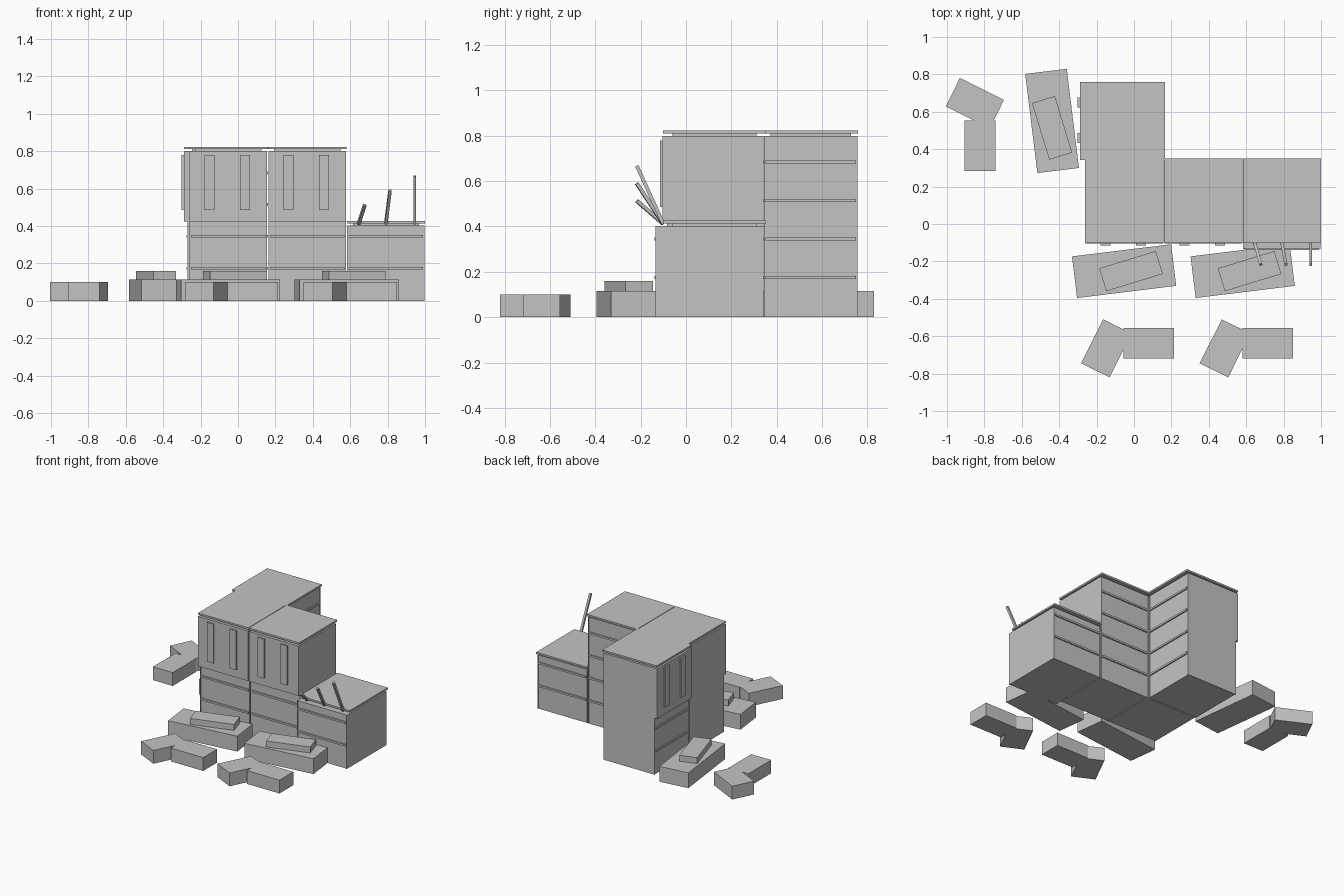
import bpy
import bmesh
from math import radians
from mathutils import Matrix, Vector

cube = bpy.data.objects.get("Cube")
if cube:
    bpy.data.objects.remove(cube, do_unlink=True)

grey = bpy.data.materials.new("plain_grey")
grey.use_nodes = True
grey.diffuse_color = (0.55, 0.55, 0.55, 1)
grey.node_tree.nodes["Principled BSDF"].inputs["Base Color"].default_value = (0.55, 0.55, 0.55, 1)


def finish(name, bm, place):
    bmesh.ops.recalc_face_normals(bm, faces=bm.faces)
    mesh = bpy.data.meshes.new(name)
    bm.to_mesh(mesh)
    bm.free()
    mesh.materials.append(grey)
    obj = bpy.data.objects.new(name, mesh)
    obj.matrix_world = place
    bpy.context.collection.objects.link(obj)
    return obj


def box(name, x, y, z, place):
    """Box between pairs of limits, in the space of the given placement."""
    lo, hi = Vector((x[0], y[0], z[0])), Vector((x[1], y[1], z[1]))
    bm = bmesh.new()
    bmesh.ops.create_cube(bm, size=1)
    bmesh.ops.scale(bm, vec=hi - lo, verts=bm.verts)
    bmesh.ops.translate(bm, vec=(lo + hi) / 2, verts=bm.verts)
    return finish(name, bm, place)


def turned(x, y, degrees):
    return Matrix.Translation((x, y, 0)) @ Matrix.Rotation(radians(degrees), 4, 'Z')


HALF = 0.207
BACK = 0.337


def cabinet(name, place, height, front, shelves):
    # carcass with thin side panels
    box(name + "_carcass", (-HALF + 0.006, HALF - 0.006), (front, BACK), (0, height), place)
    for side, s in (("right", -1), ("left", 1)):
        edges = sorted((s * HALF, s * (HALF - 0.006)))
        box(f"{name}_{side}_panel", edges, (front - 0.004, BACK + 0.004), (0, height), place)
    # shelf edges showing on front and back
    for i, z in enumerate(shelves):
        box(f"{name}_shelf_{i + 1}", (-HALF + 0.008, HALF - 0.008),
            (front - 0.009, BACK + 0.009), (z - 0.007, z + 0.007), place)
    # worktop on a recessed neck
    box(name + "_neck", (-HALF + 0.03, HALF - 0.03), (-0.06, 0.31), (height, height + 0.011), place)
    box(name + "_top", (-HALF - 0.002, HALF + 0.002), (-0.102, 0.351),
        (height + 0.011, height + 0.024), place)


def tall_cabinet(name, place):
    cabinet(name, place, 0.8, -0.08, (0.175, 0.345, 0.515, 0.685))
    # upper door panel and its two long pulls
    box(name + "_door", (-HALF, HALF), (-0.104, -0.08), (0.425, 0.8), place)
    for side, x in (("right", -0.1), ("left", 0.09)):
        box(f"{name}_{side}_pull", (x - 0.027, x + 0.027), (-0.115, -0.1), (0.485, 0.78), place)


def floor_blocks(name, place):
    # long block with a smaller one lying askew on it
    box(name + "_large_block", (-0.267, 0.267), (-0.112, 0.112), (0, 0.115),
        place @ turned(-0.053, -0.252, 7))
    box(name + "_small_block", (-0.158, 0.158), (-0.064, 0.064), (0.115, 0.16),
        place @ turned(-0.016, -0.252, 17))
    # bent block
    outline = [(0.215, -0.555), (-0.055, -0.555), (-0.055, -0.564), (-0.165, -0.51),
               (-0.283, -0.745), (-0.13, -0.82), (-0.055, -0.668), (-0.055, -0.72),
               (0.215, -0.72)]
    bm = bmesh.new()
    base = bm.faces.new([bm.verts.new((x, y, 0)) for x, y in outline])
    grown = bmesh.ops.extrude_face_region(bm, geom=[base], use_keep_orig=True)
    top = [v for v in grown["geom"] if isinstance(v, bmesh.types.BMVert)]
    bmesh.ops.translate(bm, vec=(0, 0, 0.1), verts=top)
    finish(name + "_bent_block", bm, place)


# tall cabinets: two side by side, one turned round the corner
corner = turned(-0.186, 0.498, -90)
tall_cabinet("middle_cabinet", turned(-0.052, 0, 0))
tall_cabinet("left_cabinet", turned(0.37, 0, 0))
tall_cabinet("corner_cabinet", corner @ turned(-0.052, 0, 0))

# low cabinet
cabinet("low_cabinet", turned(0.791, 0, 0), 0.403, -0.13, (0.175, 0.345))

# floor blocks before each group
floor_blocks("middle", turned(0, 0, 0))
floor_blocks("left", turned(0.634, 0, 0))
floor_blocks("corner", corner)

# levers leaning out of the low cabinet's worktop
levers = [((0.645, -0.1, 0.412), (0.678, -0.217, 0.513)),
          ((0.79, -0.1, 0.412), (0.813, -0.217, 0.59)),
          ((0.945, -0.1, 0.412), (0.945, -0.217, 0.668))]
for i, (start, end) in enumerate(levers):
    run = Vector(end) - Vector(start)
    aim = run.to_track_quat('Z', 'Y').to_matrix().to_4x4()
    box(f"lever_{i + 1}", (-0.008, 0.008), (-0.008, 0.008), (0, run.length),
        Matrix.Translation(start) @ aim)
